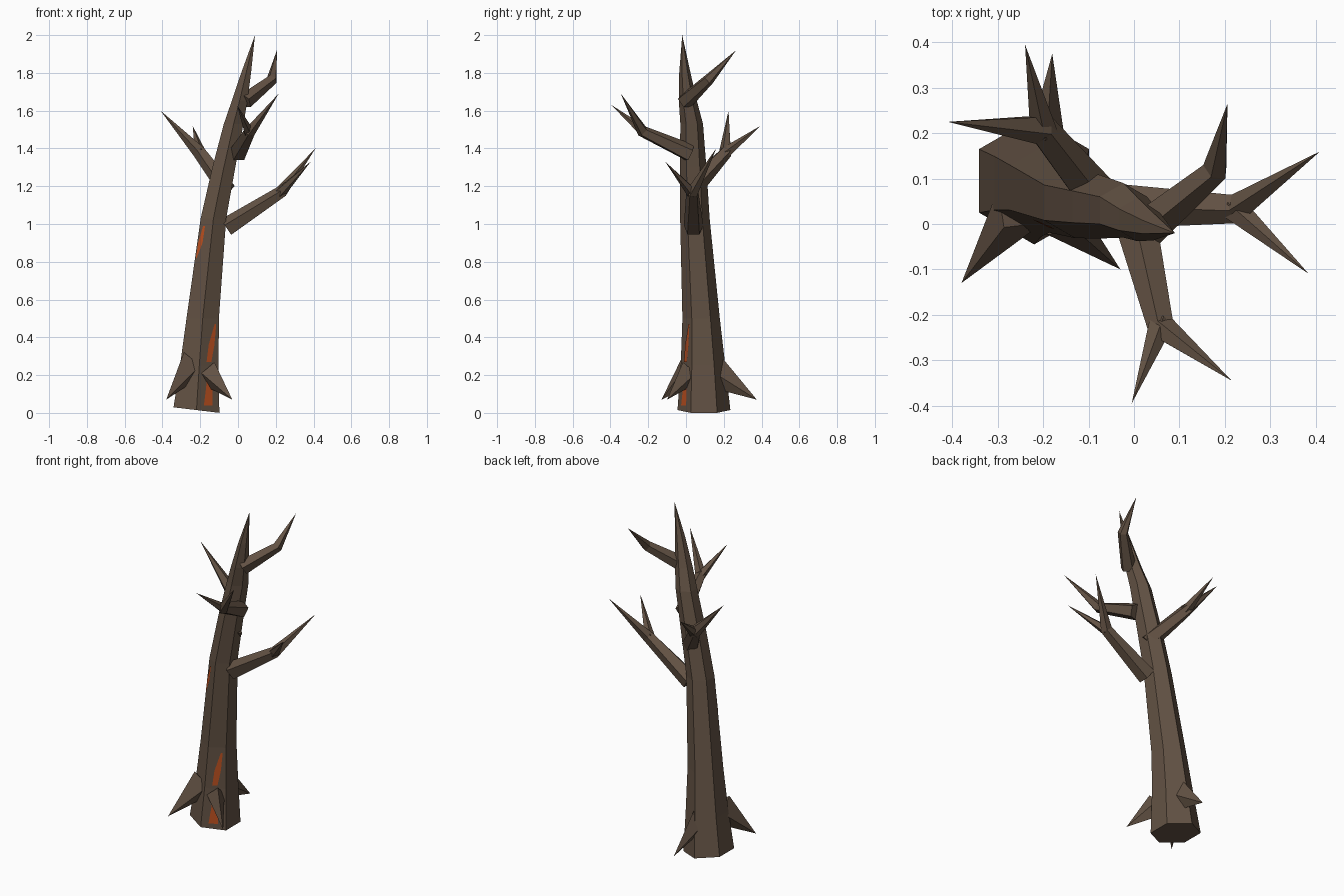
import bpy, bmesh, math
from mathutils import Vector

cube = bpy.data.objects.get("Cube")
if cube:
    bpy.data.objects.remove(cube)


def material(name, color):
    mat = bpy.data.materials.new(name)
    mat.use_nodes = True
    mat.diffuse_color = color
    bsdf = mat.node_tree.nodes["Principled BSDF"]
    bsdf.inputs["Base Color"].default_value = color
    bsdf.inputs["Roughness"].default_value = 0.9
    return mat


BARK = material("brown bark", (0.125, 0.085, 0.058, 1))
GLOW = material("orange heartwood", (0.5, 0.08, 0.014, 1))


def finish(name, bm, mat):
    bmesh.ops.recalc_face_normals(bm, faces=bm.faces)
    mesh = bpy.data.meshes.new(name)
    bm.to_mesh(mesh)
    bm.free()
    mesh.materials.append(mat)
    obj = bpy.data.objects.new(name, mesh)
    bpy.context.collection.objects.link(obj)
    return obj


def skin(name, rings, tip):
    """Closed faceted tube through the rings, ending in a point."""
    bm = bmesh.new()
    loops = [[bm.verts.new(p) for p in ring] for ring in rings]
    n = len(loops[0])
    for low, high in zip(loops, loops[1:]):
        for i in range(n):
            j = (i + 1) % n
            bm.faces.new((low[i], low[j], high[j], high[i]))
    end = bm.verts.new(tip)
    for i in range(n):
        bm.faces.new((loops[-1][i], loops[-1][(i + 1) % n], end))
    bm.faces.new(loops[0])
    return finish(name, bm, BARK)


def limb(name, path, radii, sides=5, stretch=1.0):
    """Tapering limb along a path; the last point is the sharp tip."""
    pts = [Vector(p) for p in path]
    rings = []
    for k, r in enumerate(radii):
        d = (pts[k + 1] - pts[k]).normalized()
        if k:
            d = (d + (pts[k] - pts[k - 1]).normalized()).normalized()
        side = d.cross(Vector((0, 0, 1))).normalized()
        up = side.cross(d)
        angles = [math.tau * i / sides + math.pi / 2 for i in range(sides)]
        rings.append([pts[k] + side * r * math.cos(a) + up * r * stretch * math.sin(a)
                      for a in angles])
    return skin(name, rings, pts[-1])


# Trunk: hexagonal sections (z, x, y, radius) that lean and taper to a spike
SECTIONS = [
    (0.0, -0.22, 0.095, 0.14), (0.25, -0.205, 0.09, 0.118),
    (0.5, -0.187, 0.08, 0.099), (1.03, -0.13, 0.047, 0.078),
    (1.3, -0.075, 0.038, 0.07), (1.53, -0.023, 0.03, 0.06),
    (1.65, 0.008, 0.01, 0.048), (1.8, 0.043, -0.006, 0.03),
]


def corner(section, i):
    z, x, y, r = section
    a = math.radians(30 + 60 * i)
    px = x + r * math.cos(a)
    if z == 0:
        z = 0.015 - 0.12 * (px - x)
    return Vector((px, y + r * math.sin(a), z))


skin("trunk", [[corner(s, i) for i in range(6)] for s in SECTIONS], (0.09, -0.02, 2.0))

# Roots: tall narrow spikes flaring from the foot of the trunk
limb("root_front_right", [(-0.25, 0.04, 0.25), (-0.38, -0.13, 0.07)], [0.062], 4, 1.5)
limb("root_front_left", [(-0.16, 0.015, 0.21), (-0.03, -0.1, 0.07)], [0.05], 4, 1.5)
limb("root_back", [(-0.195, 0.14, 0.22), (-0.18, 0.375, 0.07)], [0.05], 4, 1.8)

# Branches: start, fork, tips, then start and fork radii
BRANCHES = {
    "branch_left": ((-0.06, 0.04, 0.98), (0.23, 0.035, 1.17),
                    [(0.41, 0.16, 1.4), (0.385, -0.11, 1.33)], (0.054, 0.034)),
    "branch_front": ((0.0, 0.02, 1.375), (0.062, -0.23, 1.49),
                     [(0.215, -0.345, 1.69), (-0.005, -0.395, 1.63)], (0.05, 0.032)),
    "branch_back": ((-0.06, 0.04, 1.19), (-0.205, 0.21, 1.38),
                    [(-0.41, 0.225, 1.6), (-0.24, 0.395, 1.52)], (0.05, 0.036)),
    "branch_top": ((0.035, -0.005, 1.65), (0.18, 0.12, 1.765),
                   [(0.206, 0.265, 1.92)], (0.045, 0.03)),
}
for name, (start, fork, tips, (r0, r1)) in BRANCHES.items():
    limb(name, [start, fork, tips[0]], [r0, r1])
    for tip in tips[1:]:
        base = Vector(fork) + (Vector(start) - Vector(fork)).normalized() * 0.012
        limb(name + "_twig", [base, tip], [r1 * 0.9])


# Cracks: thin glowing plates lying on a trunk side
def on_trunk(side, u, z):
    for low, high in zip(SECTIONS, SECTIONS[1:]):
        if low[0] <= z <= high[0]:
            a = corner(low, side).lerp(corner(low, side + 1), u)
            b = corner(high, side).lerp(corner(high, side + 1), u)
            p = a.lerp(b, (z - a.z) / (b.z - a.z))
            out = math.radians(60 + 60 * side)
            return p + Vector((math.cos(out), math.sin(out), 0)) * 0.004


def crack(name, side, outline):
    bm = bmesh.new()
    rows = [[bm.verts.new(on_trunk(side, u, z)) for u in (u0, u1)] for z, u0, u1 in outline]
    for low, high in zip(rows, rows[1:]):
        bm.faces.new((low[0], low[1], high[1], high[0]))
    obj = finish(name, bm, GLOW)
    # keep the plate facing away from the trunk
    out = math.radians(60 + 60 * side)
    if obj.data.polygons[0].normal.dot(Vector((math.cos(out), math.sin(out), 0))) < 0:
        obj.data.flip_normals()


crack("crack_foot", 4, [(0.04, 0.3, 0.68), (0.12, 0.36, 0.68), (0.2, 0.42, 0.5)])
crack("crack_middle", 4, [(0.27, 0.35, 0.6), (0.36, 0.42, 0.74), (0.47, 0.72, 0.82)])
crack("crack_upper", 3, [(0.82, 0.08, 0.14), (0.9, 0.1, 0.42), (0.99, 0.3, 0.45)])
